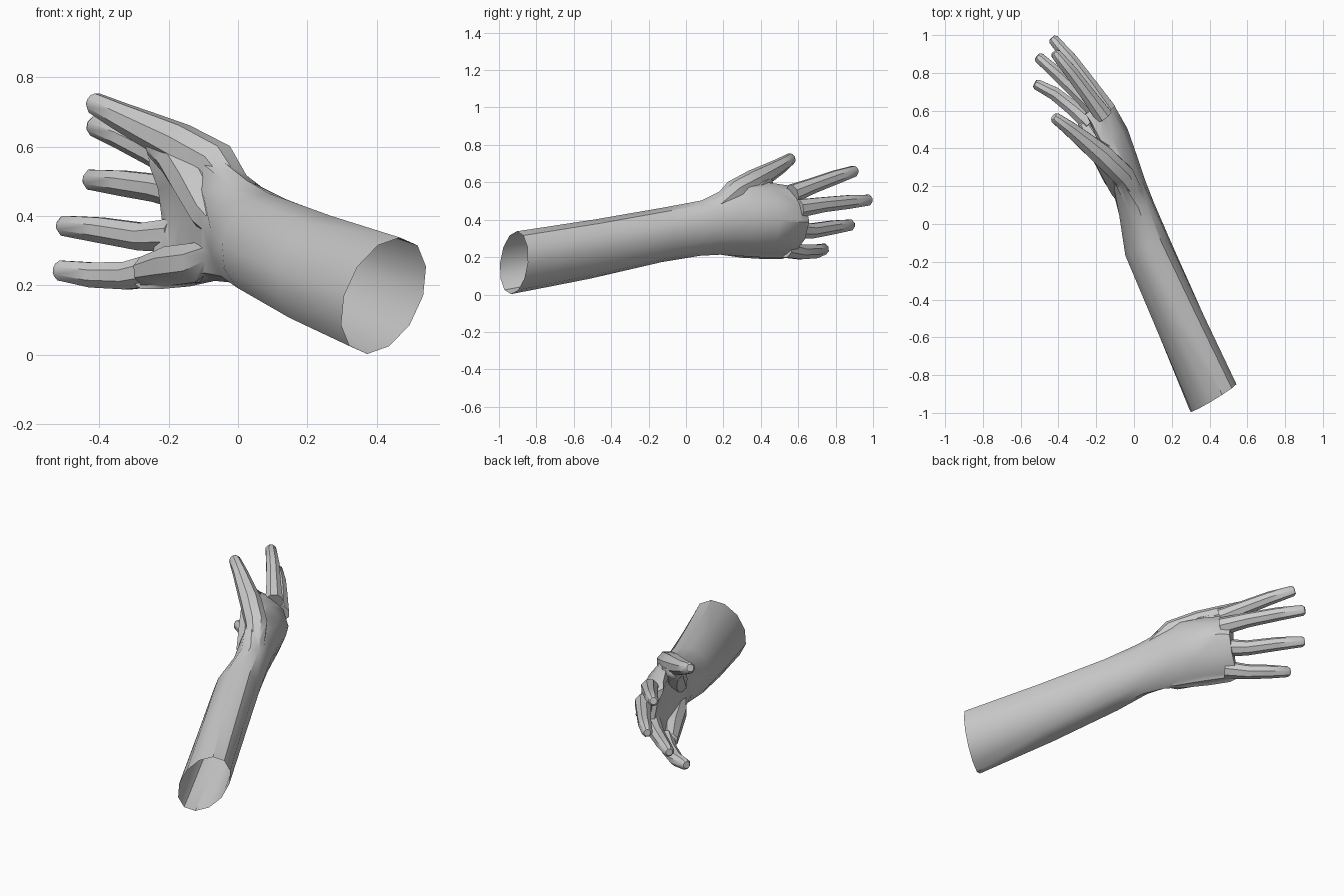
import bpy, bmesh, math
from mathutils import Vector

if "Cube" in bpy.data.objects:
    bpy.data.objects.remove(bpy.data.objects["Cube"])

skin = bpy.data.materials.new("plain_grey")
skin.diffuse_color = (0.6, 0.6, 0.6, 1)
skin.use_nodes = True
skin.node_tree.nodes["Principled BSDF"].inputs["Base Color"].default_value = skin.diffuse_color


def smooth(ob, angle):
    bpy.ops.object.select_all(action='DESELECT')
    ob.select_set(True)
    bpy.context.view_layer.objects.active = ob
    bpy.ops.object.shade_smooth_by_angle(angle=math.radians(angle))


def loft(name, rings):
    """Skin a list of equal-sized point rings into one closed object."""
    bm = bmesh.new()
    n = len(rings[0])
    vs = [[bm.verts.new(p) for p in ring] for ring in rings]
    for a, b in zip(vs, vs[1:]):
        for i in range(n):
            j = (i + 1) % n
            bm.faces.new((a[i], a[j], b[j], b[i]))
    for ring in (vs[0], vs[-1]):
        # cap as strips running from side to side, so it follows a bent ring
        q = n // 4
        for k in range(n // 2):
            f = []
            for i in (q + k, q + k + 1, q - k - 1, q - k):
                v = ring[i % n]
                if v not in f:
                    f.append(v)
            if len(f) > 2:
                bm.faces.new(f)
    bmesh.ops.recalc_face_normals(bm, faces=bm.faces)
    mesh = bpy.data.meshes.new(name)
    bm.to_mesh(mesh)
    bm.free()
    mesh.materials.append(skin)
    ob = bpy.data.objects.new(name, mesh)
    bpy.context.collection.objects.link(ob)
    return ob


def arm_ring(x, y, z, yaw, thick, high, lean, cup_top, cup_low, sides=12):
    """Upright oval, leaning sideways and cupped toward the palm side."""
    u = Vector((math.cos(math.radians(yaw)), math.sin(math.radians(yaw)), 0))
    v = Vector((lean, lean / 3, 1))
    pts = []
    for i in range(sides):
        t = 2 * math.pi * i / sides
        s = math.sin(t)
        cup = cup_top if s > 0 else cup_low
        pts.append(Vector((x, y, z)) + u * (thick * math.cos(t) - cup * s * s) + v * high * s)
    return pts


def finger(name, path, radii, wide=0.98, sides=8):
    """Faceted tapering tube along a path, with a blunt tip."""
    pts = [Vector(p) for p in path]
    pts.append(pts[-1] + (pts[-1] - pts[-2]).normalized() * 0.014)
    radii = list(radii) + [radii[-1] * 0.65]
    rings = []
    for k, (p, r) in enumerate(zip(pts, radii)):
        d = (pts[min(k + 1, len(pts) - 1)] - pts[max(k - 1, 0)]).normalized()
        side = d.cross(Vector((0, 0, 1))).normalized()
        up = side.cross(d)
        rings.append([p + side * (wide * r * math.cos(a)) + up * (r * math.sin(a))
                      for a in (2 * math.pi * (i + 0.5) / sides for i in range(sides))])
    return loft(name, rings)


# Forearm running into the cupped palm
arm_rings = [arm_ring(*r) for r in (
    (0.42, -0.92, 0.170, 33, 0.136, 0.168, 0.28, 0.0, 0.0),
    (0.235, -0.50, 0.243, 24, 0.129, 0.158, 0.20, 0.0, 0.0),
    (0.070, -0.12, 0.320, 22, 0.125, 0.146, 0.12, 0.0, 0.0),
    (0.013, 0.08, 0.355, 22, 0.098, 0.148, 0.08, 0.0, 0.01),
    (-0.025, 0.20, 0.385, 22, 0.090, 0.172, 0.0, 0.02, 0.045),
    (-0.062, 0.33, 0.400, 24, 0.084, 0.203, 0.0, 0.05, 0.085),
    (-0.100, 0.47, 0.395, 27, 0.074, 0.205, 0.0, 0.08, 0.13),
    (-0.152, 0.59, 0.387, 32, 0.060, 0.197, 0.05, 0.10, 0.14),
    (-0.185, 0.635, 0.387, 35, 0.042, 0.182, 0.05, 0.10, 0.13),
)]
arm = loft("arm_and_hand", arm_rings)

# Thumb, and the thick pads on the palm
size = (0.052, 0.043, 0.039, 0.031)
parts = [
    finger("thumb", ((0.01, 0.16, 0.46), (-0.06, 0.26, 0.55), (-0.17, 0.365, 0.608),
                     (-0.26, 0.44, 0.650), (-0.34, 0.505, 0.688), (-0.415, 0.56, 0.726)),
           (0.045, 0.064, 0.062, 0.052, 0.042, 0.032)),
    finger("thumb_pad", ((-0.02, 0.10, 0.34), (-0.07, 0.20, 0.41), (-0.12, 0.30, 0.50),
                         (-0.18, 0.385, 0.575), (-0.235, 0.43, 0.610)),
           (0.045, 0.070, 0.074, 0.062, 0.044)),
    finger("heel_pad", ((-0.04, 0.13, 0.30), (-0.11, 0.25, 0.265),
                        (-0.19, 0.41, 0.255), (-0.265, 0.53, 0.240)),
           (0.045, 0.062, 0.062, 0.046)),
    # Four fingers, top to bottom
    finger("index_finger", ((-0.16, 0.57, 0.540), (-0.24, 0.68, 0.583),
                            (-0.33, 0.80, 0.627), (-0.413, 0.90, 0.660)), size),
    finger("middle_finger", ((-0.14, 0.60, 0.460), (-0.23, 0.73, 0.480),
                             (-0.335, 0.87, 0.495), (-0.425, 0.975, 0.505)), size),
    finger("ring_finger", ((-0.18, 0.58, 0.345), (-0.275, 0.67, 0.340),
                           (-0.40, 0.79, 0.360), (-0.502, 0.88, 0.372)), size),
    finger("little_finger", ((-0.23, 0.53, 0.245), (-0.32, 0.61, 0.228),
                             (-0.42, 0.69, 0.230), (-0.513, 0.738, 0.243)), size),
]

# Fuse everything into a single skin
bpy.context.view_layer.objects.active = arm
for part in parts:
    mod = arm.modifiers.new("fuse", 'BOOLEAN')
    mod.operation = 'UNION'
    mod.solver = 'EXACT'
    mod.object = part
    bpy.ops.object.modifier_apply(modifier=mod.name)
    bpy.data.objects.remove(part)

# Open the elbow end
bm = bmesh.new()
bm.from_mesh(arm.data)
end = [f for f in bm.faces
       if all(min((v.co - p).length for p in arm_rings[0]) < 1e-4 for v in f.verts)]
bmesh.ops.delete(bm, geom=end, context='FACES')
bm.to_mesh(arm.data)
bm.free()
smooth(arm, 36)
